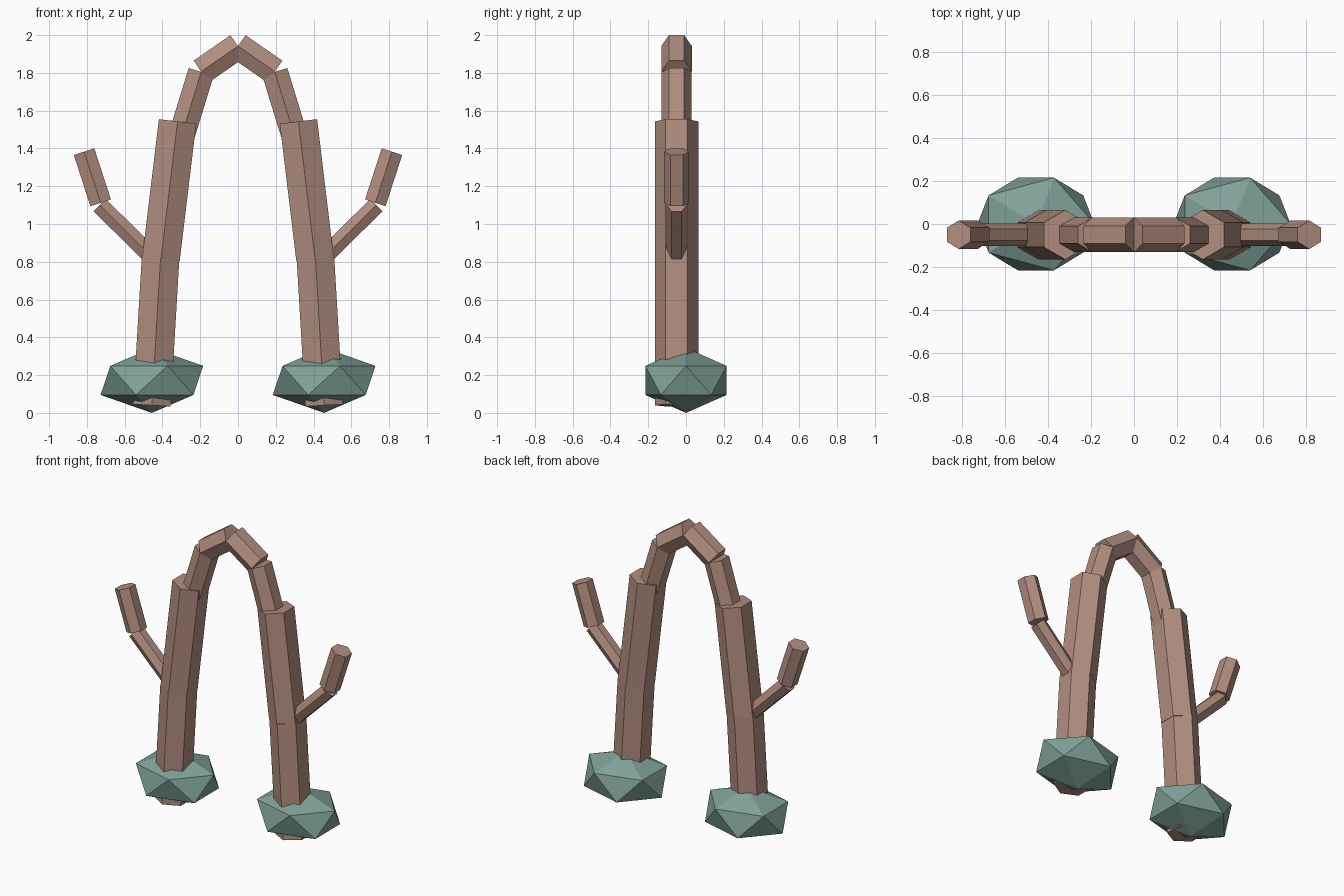
import bpy, math

if "Cube" in bpy.data.objects:
    bpy.data.objects.remove(bpy.data.objects["Cube"])

Y = -0.05  # depth of the trunk plane


def material(name, rgb):
    m = bpy.data.materials.new(name)
    m.diffuse_color = (*rgb, 1)
    m.use_nodes = True
    m.node_tree.nodes["Principled BSDF"].inputs["Base Color"].default_value = m.diffuse_color
    return m


bark = material("dusty brown bark", (0.445, 0.27, 0.215))
leaf = material("grey teal foliage", (0.215, 0.36, 0.315))


def limb(name, a, b, r):
    """Hexagonal prism between two (x, z) points, with an edge facing front."""
    dx, dz = b[0] - a[0], b[1] - a[1]
    bpy.ops.mesh.primitive_cylinder_add(
        vertices=6, radius=r, depth=math.hypot(dx, dz),
        location=((a[0] + b[0]) / 2, Y, (a[1] + b[1]) / 2),
        rotation=(0, math.atan2(dx, dz), 0))
    ob = bpy.context.object
    ob.name = name
    ob.data.materials.append(bark)


# Limbs of the right half: start, end, radius
limbs = {
    "lower_trunk": ((0.456, 0.04), (0.41, 0.82), 0.115),
    "upper_trunk": ((0.408, 0.812), (0.32, 1.543), 0.115),
    "arch_side": ((0.295, 1.48), (0.195, 1.805), 0.08),
    "arch_top": ((0.195, 1.807), (0.0, 1.942), 0.081),
    "branch_base": ((0.46, 0.83), (0.732, 1.10), 0.053),
    "branch_tip": ((0.727, 1.112), (0.815, 1.383), 0.066),
}

for side, s in (("right", 1), ("left", -1)):
    for name, (a, b, r) in limbs.items():
        limb(f"{side}_{name}", (s * a[0], a[1]), (s * b[0], b[1]), r)
    # Squashed bush around the trunk foot (same orientation both sides)
    bpy.ops.mesh.primitive_ico_sphere_add(subdivisions=1, radius=1,
                                          location=(s * 0.456, 0, 0.172))
    bush = bpy.context.object
    bush.name = f"{side}_bush"
    bush.scale = (0.304, 0.253, 0.172)
    bush.data.materials.append(leaf)
